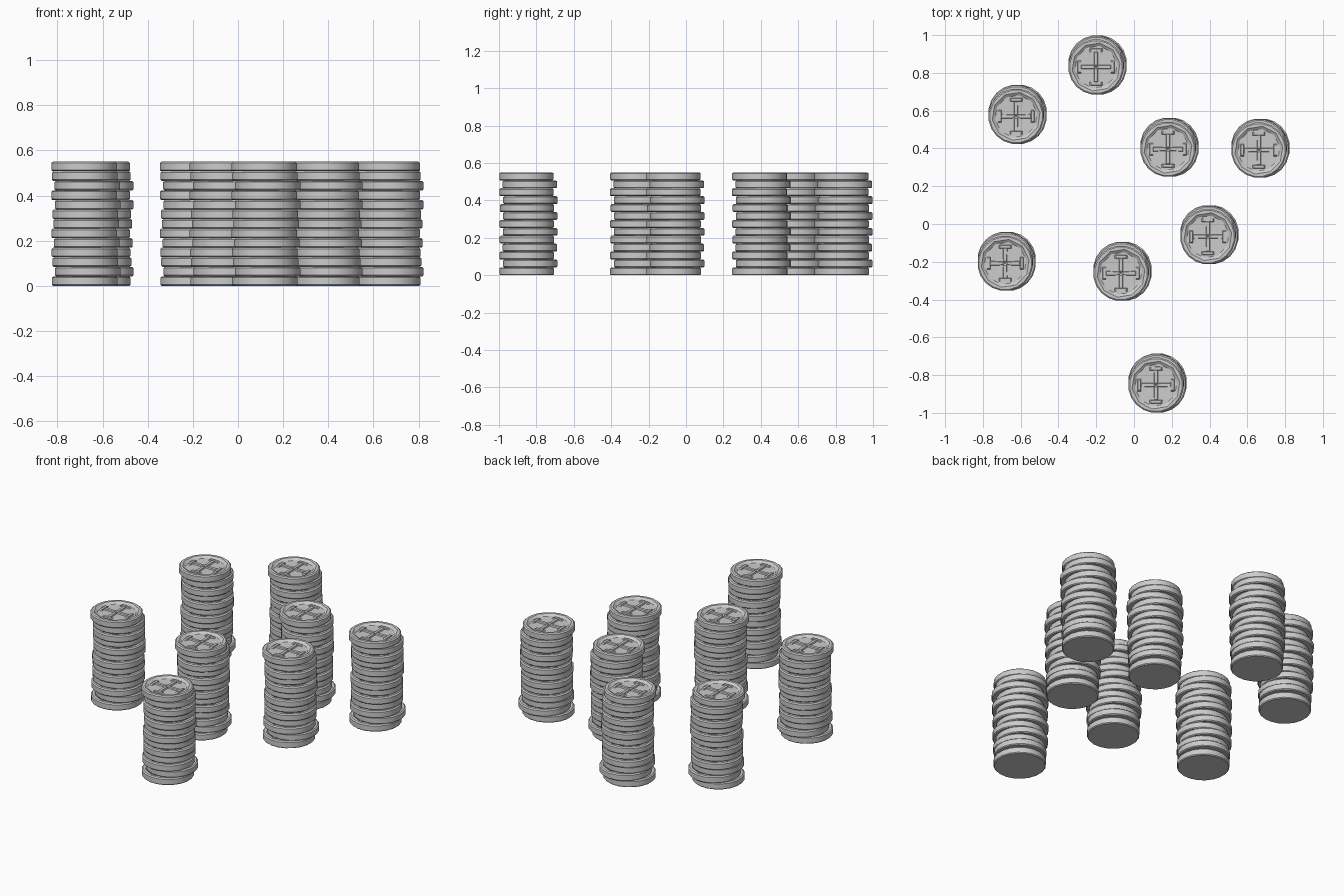
import bpy, bmesh, math

if "Cube" in bpy.data.objects:
    bpy.data.objects.remove(bpy.data.objects["Cube"])

SIDES = 20
COIN_H = 0.55 / 13
R = 0.147


def add_ring(bm, r, z, decagon=False):
    verts = []
    for i in range(SIDES):
        a = 2 * math.pi * (i + 0.5) / SIDES
        # odd points sit mid-edge so the inner rim reads as ten-sided
        k = r * math.cos(math.pi / 10) if decagon and i % 2 else r
        verts.append(bm.verts.new((k * math.cos(a), k * math.sin(a), z)))
    return verts


def add_prism(bm, outline, angle, z0, z1, inset):
    # low raised shape with sloped sides
    c, s = math.cos(angle), math.sin(angle)
    cx = sum(p[0] for p in outline) / len(outline)
    low, top = [], []
    for x, y in outline:
        low.append(bm.verts.new((x * c - y * s, x * s + y * c, z0)))
        x, y = cx + (x - cx) * inset, y * inset
        top.append(bm.verts.new((x * c - y * s, x * s + y * c, z1)))
    n = len(outline)
    for i in range(n):
        j = (i + 1) % n
        bm.faces.new((low[i], low[j], top[j], top[i]))
    bm.faces.new(top)


def make_coin():
    bm = bmesh.new()
    # edge, rim and sunken field
    profile = [(R - 0.005, 0, False), (R, 0.005, False), (R, COIN_H - 0.006, False),
               (R - 0.007, COIN_H, False), (0.128, COIN_H, True),
               (0.113, COIN_H - 0.011, True), (0.05, COIN_H - 0.013, True)]
    rings = [add_ring(bm, *p) for p in profile]
    for a, b in zip(rings, rings[1:]):
        for i in range(SIDES):
            j = (i + 1) % SIDES
            bm.faces.new((a[i], a[j], b[j], b[i]))
    bm.faces.new(rings[0][::-1])
    bm.faces.new(rings[-1])
    # raised cross with barred ends
    arm = [(0, -0.010), (0.088, -0.012), (0.088, 0.012), (0, 0.010)]
    bar = [(0.078, -0.036), (0.098, -0.036), (0.098, 0.036), (0.078, 0.036)]
    for k in range(4):
        ang = k * math.pi / 2
        add_prism(bm, arm, ang, COIN_H - 0.014, COIN_H - 0.005, 0.75)
        add_prism(bm, bar, ang, COIN_H - 0.014, COIN_H - 0.005, 0.75)
    mesh = bpy.data.meshes.new("coin")
    bm.to_mesh(mesh)
    bm.free()
    return mesh


def make_stack(coin):
    # coins laid slightly out of line, bottom to top
    dx = [-5, 8, -2, -6, 4, -8, 2, -3, 8, -8, 7, -5, -8]
    dy = [-10, 10, -10, 7, -9, 9, -10, 10, -8, 10, -11, 7, -11]
    bm = bmesh.new()
    for i in range(13):
        start = len(bm.verts)
        bm.from_mesh(coin)
        bm.verts.ensure_lookup_table()
        bmesh.ops.translate(bm, verts=bm.verts[start:],
                            vec=(dx[i] / 1000, dy[i] / 1000, i * COIN_H))
    mesh = bpy.data.meshes.new("coin_stack")
    bm.to_mesh(mesh)
    bm.free()
    mesh.shade_smooth()
    return mesh


stack = make_stack(make_coin())
places = [(-0.193, 0.842), (-0.616, 0.581), (0.188, 0.407), (0.669, 0.402),
          (0.399, -0.056), (-0.674, -0.197), (-0.061, -0.25), (0.124, -0.842)]
for n, (x, y) in enumerate(places):
    ob = bpy.data.objects.new(f"coin_stack_{n + 1}", stack.copy())
    ob.location = (x, y, 0)
    bpy.context.collection.objects.link(ob)
    ob.select_set(True)
    bpy.context.view_layer.objects.active = ob
bpy.ops.object.shade_smooth_by_angle(angle=math.radians(35))
